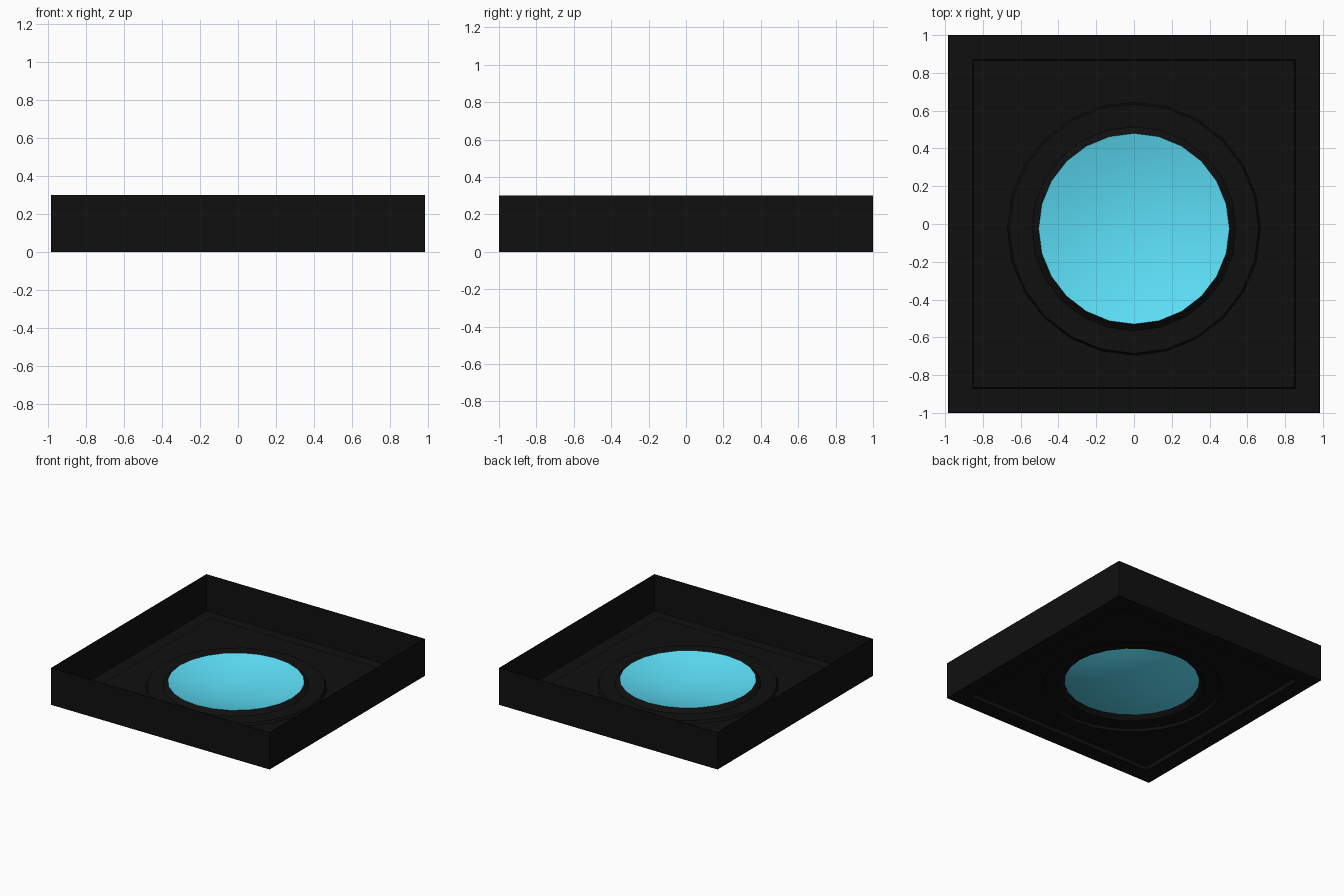
import bpy
import math

if "Cube" in bpy.data.objects:
    bpy.data.objects.remove(bpy.data.objects["Cube"])

CY = -0.025   # the round dish sits slightly off centre


def material(name, rgb):
    m = bpy.data.materials.new(name)
    m.diffuse_color = (*rgb, 1)
    m.use_nodes = True
    m.node_tree.nodes["Principled BSDF"].inputs["Base Color"].default_value = m.diffuse_color
    return m


def square(hx, hy, z, n=24):
    # points on a rectangle, spaced by angle so that they match a circle loop
    pts = []
    for i in range(n):
        a = 2 * math.pi * i / n
        c, s = math.cos(a), math.sin(a)
        k = max(abs(c), abs(s))
        pts.append((hx * c / k, hy * s / k, z))
    return pts


def circle(r, z, n=24):
    return [(r * math.cos(2 * math.pi * i / n),
             CY + r * math.sin(2 * math.pi * i / n), z) for i in range(n)]


def loft(name, loops, mat, cap=False, smooth=None):
    n = len(loops[0])
    verts = [p for lp in loops for p in lp]
    faces = []
    for j in range(len(loops) - 1):
        for i in range(n):
            k = (i + 1) % n
            faces.append((j * n + i, j * n + k, (j + 1) * n + k, (j + 1) * n + i))
    if cap:
        verts.append((0, CY, cap[0]))
        b = (len(loops) - 1) * n
        faces += [(b + i, b + (i + 1) % n, len(verts) - 1) for i in range(n)]
    me = bpy.data.meshes.new(name)
    me.from_pydata(verts, [], faces)
    me.materials.append(mat)
    ob = bpy.data.objects.new(name, me)
    bpy.context.collection.objects.link(ob)
    if smooth:
        bpy.context.view_layer.objects.active = ob
        ob.select_set(True)
        bpy.ops.object.shade_smooth_by_angle(angle=math.radians(smooth))
        ob.select_set(False)
    return ob


black = material("black_shell", (0.005, 0.005, 0.005))
cyan = material("cyan_dish", (0.11, 0.75, 0.95))

# thin upright wall and bottom border, open at the top
loft("outer_tray", [
    square(0.98, 0.995, 0.3), square(0.985, 1.0, 0.3),
    square(0.985, 1.0, 0.0), square(0.855, 0.87, 0.0)], black)

# slightly raised panel, stepped ring and cone up to the dish rim
loft("raised_panel", [
    square(0.855, 0.87, 0.0), square(0.85, 0.865, 0.03),
    circle(0.67, 0.03), circle(0.66, 0.05),
    circle(0.54, 0.05), circle(0.505, 0.08)], black)

# shallow concave dish
R, D = 0.505, 0.08
dish = [circle(R * t, 0.08 - D * (1 - t * t)) for t in (1, 0.85, 0.68, 0.5, 0.33, 0.16)]
loft("concave_dish", dish, cyan, cap=(0.08 - D,), smooth=40)
